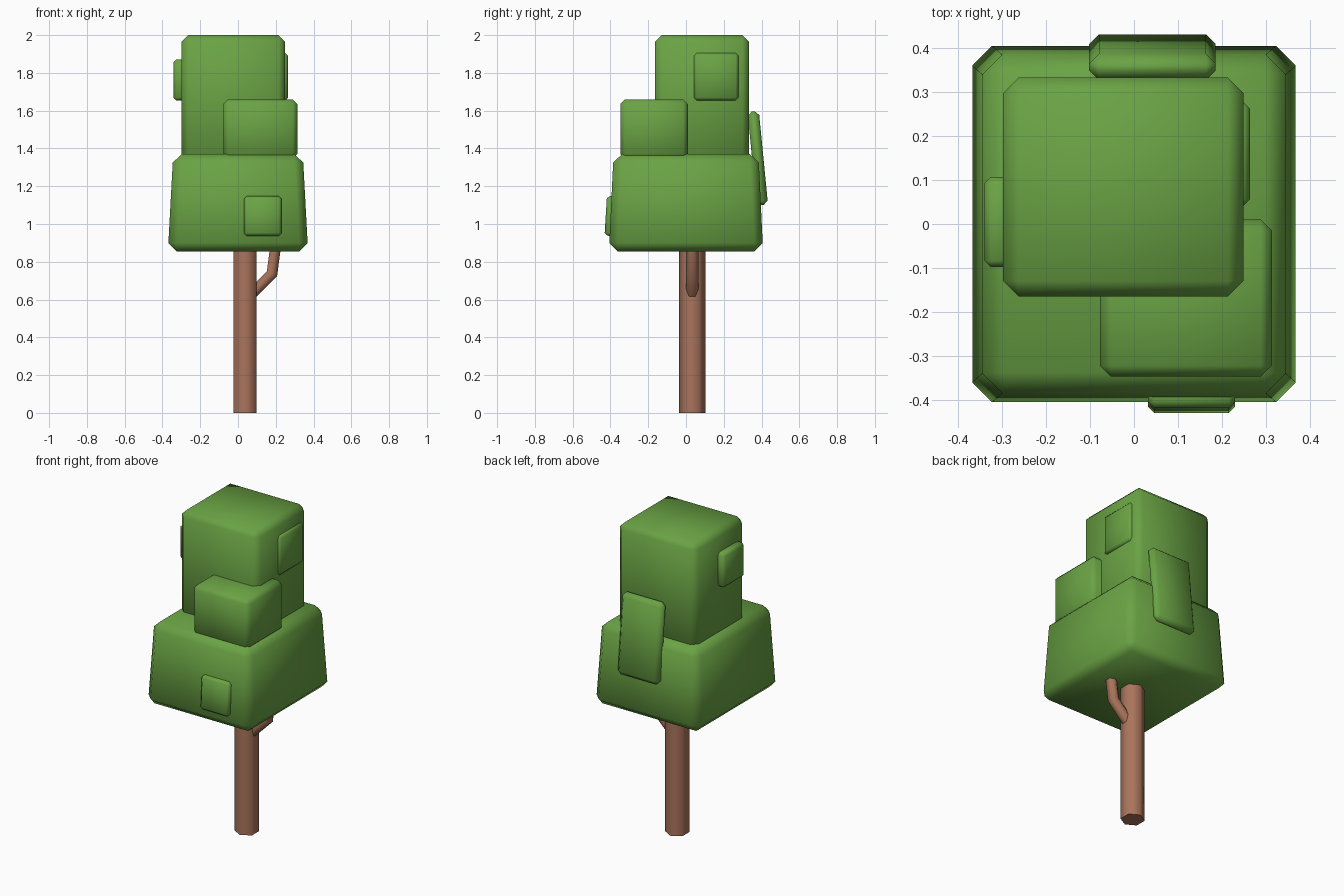
import bpy, bmesh, math
from mathutils import Vector

if "Cube" in bpy.data.objects:
    bpy.data.objects.remove(bpy.data.objects["Cube"])


def material(name, rgb):
    m = bpy.data.materials.new(name)
    m.diffuse_color = (*rgb, 1)
    m.use_nodes = True
    m.node_tree.nodes["Principled BSDF"].inputs["Base Color"].default_value = m.diffuse_color
    return m


GREEN = material("leaf green", (0.144, 0.366, 0.058))
BROWN = material("bark brown", (0.40, 0.175, 0.105))


def finish(name, bm, mat, angle):
    bmesh.ops.recalc_face_normals(bm, faces=bm.faces)
    me = bpy.data.meshes.new(name)
    bm.to_mesh(me)
    bm.free()
    me.materials.append(mat)
    ob = bpy.data.objects.new(name, me)
    bpy.context.collection.objects.link(ob)
    bpy.ops.object.select_all(action='DESELECT')
    ob.select_set(True)
    bpy.context.view_layer.objects.active = ob
    bpy.ops.object.shade_smooth_by_angle(angle=math.radians(angle))
    return ob


def block(name, x, y, z, bevel, taper=(1, 1), tilt=0):
    """Chamfered box from ranges, optionally narrowed at the top and tilted about x."""
    bm = bmesh.new()
    bmesh.ops.create_cube(bm, size=1)
    for v in bm.verts:
        if v.co.z > 0:
            v.co.x *= taper[0]
            v.co.y *= taper[1]
        v.co = Vector(c * (r[1] - r[0]) for c, r in zip(v.co, (x, y, z)))
    bmesh.ops.bevel(bm, geom=bm.edges[:], offset=bevel, segments=1,
                    affect='EDGES', profile=0.5)
    ob = finish(name, bm, GREEN, 80)
    ob.location = [sum(r) / 2 for r in (x, y, z)]
    ob.rotation_euler.x = math.radians(tilt)
    return ob


def limb(name, path, radius):
    """Six-sided tube along a path in the xz plane, with corners facing +y and -y."""
    pts = [Vector(p) for p in path]
    bm = bmesh.new()
    rings = []
    for i, p in enumerate(pts):
        dirs = [(b - a).normalized() for a, b in zip(pts, pts[1:])][max(i - 1, 0):i + 1]
        t = sum(dirs, Vector()).normalized()
        stretch = 1 / t.dot(dirs[0])          # mitre at bends
        side = Vector((0, 1, 0)).cross(t) * stretch
        rings.append([bm.verts.new(p + radius * (Vector((0, math.cos(a), 0)) + side * math.sin(a)))
                      for a in (k * math.pi / 3 for k in range(6))])
    for lo, hi in zip(rings, rings[1:]):
        for k in range(6):
            bm.faces.new((lo[k], lo[(k + 1) % 6], hi[(k + 1) % 6], hi[k]))
    bm.faces.new(rings[0])
    bm.faces.new(rings[-1])
    return finish(name, bm, BROWN, 65)


# Trunk and side branch
limb("trunk", [(0.038, 0.033, 0), (0.038, 0.033, 0.95)], 0.07)
limb("branch", [(0.05, 0.033, 0.607), (0.18, 0.033, 0.737), (0.208, 0.033, 0.95)], 0.033)

# Main foliage blocks
block("lower_crown", (-0.371, 0.371), (-0.408, 0.408), (0.855, 1.37), 0.045, taper=(0.925, 0.94))
block("upper_crown", (-0.298, 0.249), (-0.165, 0.334), (1.32, 2.0), 0.035)
block("middle_crown", (-0.078, 0.314), (-0.348, 0.01), (1.345, 1.66), 0.025)

# Raised leaf patches on the sides
block("front_leaf_patch", (0.032, 0.23), (-0.425, -0.365), (0.937, 1.147), 0.014, tilt=-3.5)
block("back_leaf_patch", (-0.102, 0.186), (0.35, 0.41), (1.099, 1.597), 0.022, tilt=5.6)
block("left_leaf_patch", (-0.341, -0.27), (-0.098, 0.107), (1.655, 1.87), 0.014)
block("right_leaf_patch", (0.20, 0.264), (0.042, 0.277), (1.655, 1.905), 0.014)
